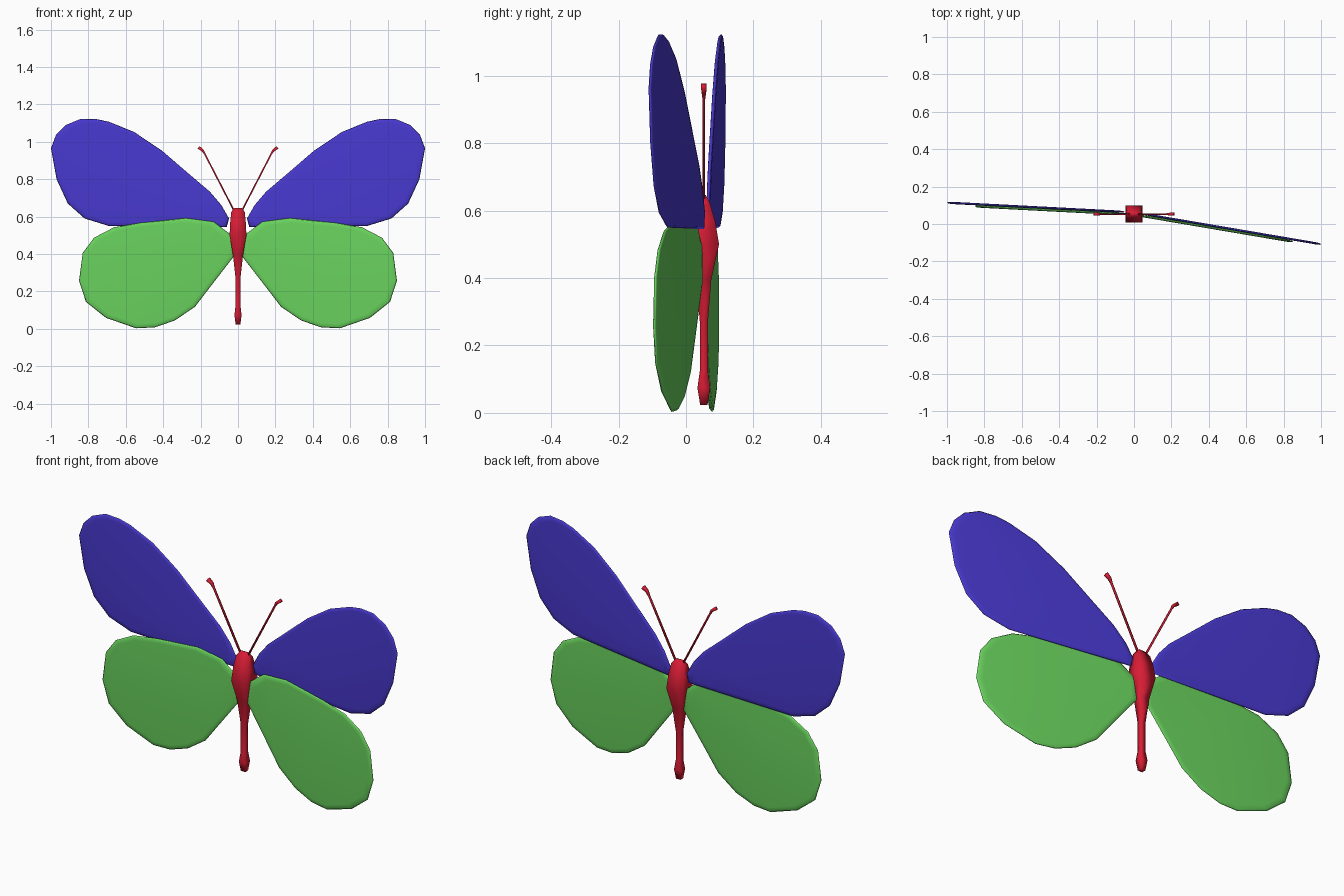
import bpy, bmesh
from mathutils import Vector

if "Cube" in bpy.data.objects:
    bpy.data.objects.remove(bpy.data.objects["Cube"])


def material(name, rgb):
    m = bpy.data.materials.new(name)
    m.diffuse_color = (*rgb, 1)
    m.use_nodes = True
    m.node_tree.nodes["Principled BSDF"].inputs["Base Color"].default_value = m.diffuse_color
    return m


BLUE = material("blue", (0.065, 0.04, 0.62))
GREEN = material("green", (0.14, 0.64, 0.11))
RED = material("red", (0.68, 0.012, 0.035))


def finish(bm, name, mat, smooth=True):
    bmesh.ops.recalc_face_normals(bm, faces=bm.faces)
    me = bpy.data.meshes.new(name)
    bm.to_mesh(me)
    bm.free()
    me.materials.append(mat)
    for p in me.polygons:
        p.use_smooth = smooth
    ob = bpy.data.objects.new(name, me)
    bpy.context.collection.objects.link(ob)
    return ob


def skin(bm, rings):
    """Bridge successive closed rings of points and cap both ends."""
    vs = [[bm.verts.new(p) for p in r] for r in rings]
    n = len(vs[0])
    for a, b in zip(vs, vs[1:]):
        for i in range(n):
            j = (i + 1) % n
            bm.faces.new((a[i], a[j], b[j], b[i]))
    bm.faces.new(vs[0])
    bm.faces.new(vs[-1])


def wing(name, outline, side, y0, slope, mat):
    """Thin plate with softly bevelled rim, hinged about the body."""
    cx = sum(p[0] for p in outline) / len(outline)
    cz = sum(p[1] for p in outline) / len(outline)

    def ring(scale, dy):
        pts = []
        for x, z in outline:
            x, z = cx + (x - cx) * scale, cz + (z - cz) * scale
            pts.append((side * x, y0 + slope * x + dy, z))
        return pts

    bm = bmesh.new()
    skin(bm, [ring(0.92, -0.006), ring(0.98, -0.0045), ring(1, 0),
              ring(0.98, 0.0045), ring(0.92, 0.006)])
    finish(bm, name, mat)


# Wing outlines (x, z)
UPPER = [(0.048, 0.59), (0.09, 0.663), (0.15, 0.733), (0.257, 0.824),
         (0.406, 0.952), (0.556, 1.053), (0.69, 1.107), (0.76, 1.122),
         (0.84, 1.123), (0.92, 1.09), (0.973, 1.037), (1.0, 0.965),
         (0.97, 0.80), (0.91, 0.67), (0.82, 0.59), (0.69, 0.55),
         (0.06, 0.545)]
LOWER = [(0.02, 0.49), (0.13, 0.573), (0.278, 0.592), (0.52, 0.567),
         (0.663, 0.543), (0.77, 0.487), (0.83, 0.406), (0.85, 0.257),
         (0.813, 0.144), (0.706, 0.059), (0.545, 0.003), (0.444, 0.008),
         (0.337, 0.045), (0.23, 0.118), (0.144, 0.23), (0.02, 0.39)]

for label, side, slope in (("right", 1, -0.17), ("left", -1, 0.052)):
    wing("upper_wing_" + label, UPPER, side, 0.062, slope, BLUE)
    wing("lower_wing_" + label, LOWER, side, 0.050, slope, GREEN)

# Body: square sections (z, half width, half depth)
BODY = [(0.024, 0.013, 0.011), (0.074, 0.019, 0.019), (0.125, 0.013, 0.012),
        (0.27, 0.013, 0.012), (0.395, 0.027, 0.022), (0.50, 0.045, 0.045),
        (0.567, 0.042, 0.034), (0.625, 0.036, 0.017), (0.646, 0.02, 0.006)]
bm = bmesh.new()
skin(bm, [[(sx * w, 0.053 + sy * d, z)
           for sx, sy in ((-1, -1), (1, -1), (1, 1), (-1, 1))]
          for z, w, d in BODY])
finish(bm, "body", RED)

# Antennae: thin square rods with a bent, thicker tip (x, z, radius)
ANTENNA = [(0.015, 0.62, 0.004), (0.176, 0.932, 0.004),
           (0.188, 0.953, 0.0065), (0.211, 0.970, 0.0085)]
for label, side in (("right", 1), ("left", -1)):
    rings = []
    for i, (x, z, r) in enumerate(ANTENNA):
        a, b = ANTENNA[max(i - 1, 0)], ANTENNA[min(i + 1, 3)]
        t = Vector((b[0] - a[0], 0, b[1] - a[1])).normalized()
        u, v = Vector((t.z, 0, -t.x)) * r, Vector((0, r, 0))
        c = Vector((x, 0.053, z))
        rings.append([(side * p.x, p.y, p.z)
                      for p in (c - u - v, c + u - v, c + u + v, c - u + v)])
    bm = bmesh.new()
    skin(bm, rings)
    finish(bm, "antenna_" + label, RED)
